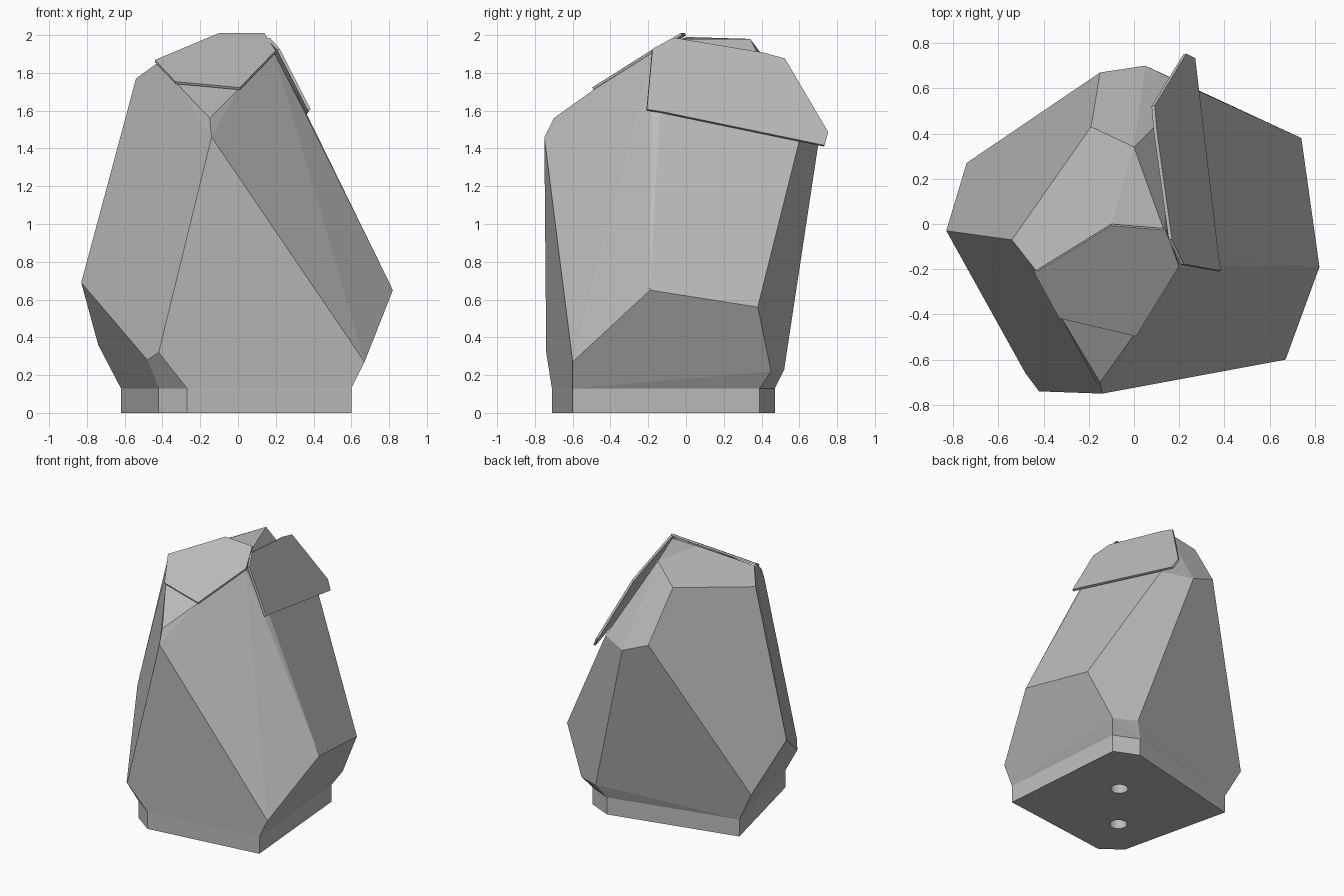
import bpy, bmesh
from mathutils import Vector

cube = bpy.data.objects.get("Cube")
if cube:
    bpy.data.objects.remove(cube)

stone = bpy.data.materials.new("stone_grey")
stone.use_nodes = True
GREY = (0.5, 0.5, 0.5, 1)
stone.diffuse_color = GREY
stone.node_tree.nodes["Principled BSDF"].inputs["Base Color"].default_value = GREY


def finish(bm, name):
    bmesh.ops.recalc_face_normals(bm, faces=bm.faces)
    mesh = bpy.data.meshes.new(name)
    bm.to_mesh(mesh)
    bm.free()
    mesh.materials.append(stone)
    obj = bpy.data.objects.new(name, mesh)
    bpy.context.collection.objects.link(obj)
    return obj


def hull(name, points):
    """Faceted solid around a few corners, with near-flat faces merged."""
    bm = bmesh.new()
    for p in points:
        bm.verts.new(p)
    bmesh.ops.convex_hull(bm, input=bm.verts)
    loose = [v for v in bm.verts if not v.link_faces]
    bmesh.ops.delete(bm, geom=loose, context='VERTS')
    bmesh.ops.dissolve_limit(bm, angle_limit=0.06, verts=bm.verts, edges=bm.edges)
    return finish(bm, name)


def plate(name, outline, push):
    """Thin slab: an outline extruded along a vector."""
    bm = bmesh.new()
    face = bm.faces.new([bm.verts.new(p) for p in outline])
    out = bmesh.ops.extrude_face_region(bm, geom=[face], use_keep_orig=True)
    moved = [g for g in out["geom"] if isinstance(g, bmesh.types.BMVert)]
    bmesh.ops.translate(bm, verts=moved, vec=push)
    return finish(bm, name)


# Plinth, following the foot of the stone
BASE_TOP = 0.13
foot = [(0.60, -0.60), (0.52, 0.39), (0.34, 0.47),
        (-0.62, 0.24), (-0.42, -0.60), (-0.27, -0.71)]
plinth = plate("plinth", [(x, y, 0) for x, y in foot], Vector((0, 0, BASE_TOP)))

# Two round sockets under the plinth
for i, (x, y) in enumerate([(0.15, 0.02), (-0.16, -0.36)]):
    bpy.ops.mesh.primitive_cylinder_add(vertices=24, radius=0.06, depth=0.16,
                                        location=(x, y, 0))
    cutter = bpy.context.object
    cutter.name = "socket_cutter_%d" % (i + 1)
    cutter.data.materials.append(stone)
    cutter.hide_render = True
    cutter.hide_viewport = True
    cut = plinth.modifiers.new("socket", 'BOOLEAN')
    cut.operation = 'DIFFERENCE'
    cut.object = cutter

# Faceted stone body
lower = [(0.67, -0.60, 0.27), (0.57, 0.45, 0.22), (0.40, 0.52, 0.23),
         (-0.74, 0.27, 0.36), (-0.48, -0.66, 0.28), (-0.42, -0.74, 0.32)]
waist = [(0.82, -0.19, 0.65), (0.74, 0.38, 0.56), (-0.83, -0.03, 0.69)]
shoulder = [(-0.14, -0.75, 1.46), (-0.15, -0.70, 1.56), (0.36, -0.14, 1.59),
            (0.26, 0.60, 1.44), (0.05, 0.70, 1.42), (-0.15, 0.67, 1.50)]
crown = [(0.0, -0.49, 1.71), (-0.33, -0.40, 1.75), (-0.54, -0.07, 1.77),
         (-0.43, -0.21, 1.85), (-0.19, 0.43, 1.86), (0.0, 0.34, 1.98),
         (0.19, -0.18, 1.91), (0.13, -0.02, 1.98), (-0.10, 0.0, 1.99)]
hull("stone_body", [(x, y, BASE_TOP) for x, y in foot] + lower + waist + shoulder + crown)

# Side cap: slab lying on the sloping side and overhanging the back
side = [(-0.21, 1.60), (-0.18, 1.92), (-0.07, 1.98), (0.41, 1.90),
        (0.52, 1.87), (0.75, 1.48), (0.73, 1.41), (-0.14, 1.59)]
side_normal = Vector((1, 0.22, 0.49)).normalized()
plate("side_cap",
      [(0.36 - 0.49 * (z - 1.59) - 0.22 * (y + 0.14), y, z) for y, z in side],
      side_normal * 0.016)

# Front cap: slab lying on the upper front slope
front = [(-0.44, -0.21), (-0.10, 0.0), (0.14, -0.02), (0.20, -0.18),
         (0.36, -0.21), (0.01, -0.49), (-0.33, -0.41)]
front = [p for p in front if p[0] < 0.3]
front_normal = Vector((-0.05, -0.6, 1)).normalized()
plate("front_cap",
      [(x, y, 1.71 + 0.05 * x + 0.6 * (y + 0.49)) for x, y in front],
      front_normal * 0.014)
